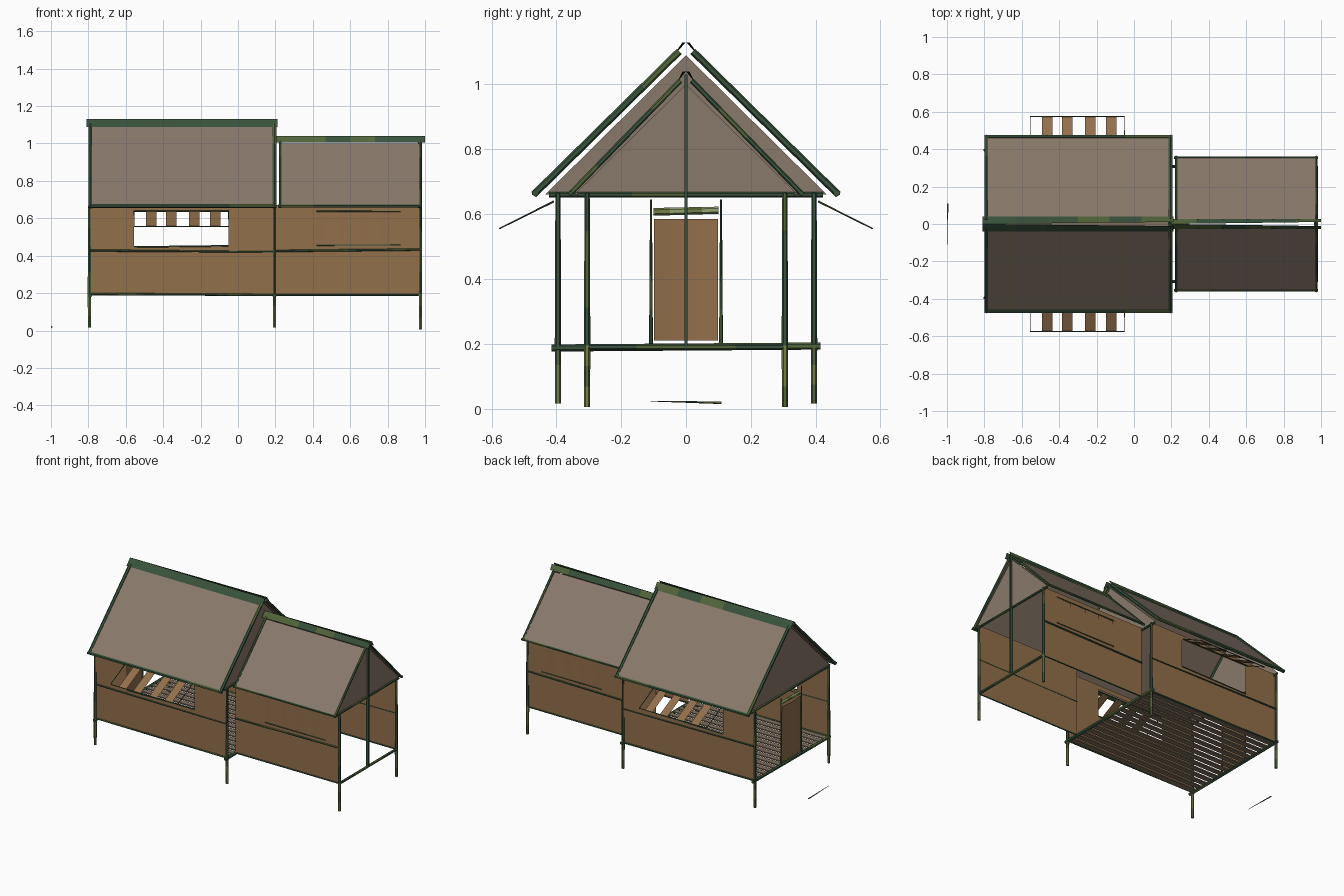
import bpy, bmesh, math, random
from mathutils import Vector

random.seed(4)
cube = bpy.data.objects.get("Cube")
if cube:
    bpy.data.objects.remove(cube, do_unlink=True)


def material(name, r, g, b):
    m = bpy.data.materials.new(name)
    m.use_nodes = True
    m.diffuse_color = (r, g, b, 1)
    m.node_tree.nodes["Principled BSDF"].inputs["Base Color"].default_value = (r, g, b, 1)
    return m


THATCH = material("thatch taupe", 0.25, 0.19, 0.145)
WALL = material("wall brown", 0.29, 0.16, 0.07)
BOARD = material("floor brown", 0.22, 0.16, 0.11)
DARK = material("bamboo dark green", 0.04, 0.085, 0.045)
MID = material("bamboo moss green", 0.085, 0.13, 0.045)
OLIVE = material("bamboo olive", 0.17, 0.22, 0.065)
PALE = material("bamboo pale", 0.3, 0.38, 0.16)


def finish(name, bm, mats):
    mesh = bpy.data.meshes.new(name)
    bm.to_mesh(mesh)
    bm.free()
    for m in mats:
        mesh.materials.append(m)
    ob = bpy.data.objects.new(name, mesh)
    bpy.context.collection.objects.link(ob)
    return ob


def panels(name, polys, mat):
    """Thin sheets, one face per list of corner points."""
    bm = bmesh.new()
    for pts in polys:
        bm.faces.new([bm.verts.new(p) for p in pts])
    return finish(name, bm, [mat])


def pole(name, a, b, r1, r2=None, mats=(DARK, DARK, MID), parts=4, sides=6):
    """Bamboo pole from a to b, tapering, in randomly tinted lengths."""
    r2 = r1 if r2 is None else r2
    a, b = Vector(a), Vector(b)
    turn = (b - a).to_track_quat('Z', 'Y')
    bm = bmesh.new()
    rings = []
    for i in range(parts + 1):
        t = i / parts
        r = r1 + (r2 - r1) * t
        ring = []
        for k in range(sides):
            w = math.tau * (k + 0.5) / sides
            ring.append(bm.verts.new(a.lerp(b, t) + turn @ Vector((r * math.cos(w), r * math.sin(w), 0))))
        rings.append(ring)
    for lo, hi in zip(rings, rings[1:]):
        tint = random.randrange(len(mats))
        for k in range(sides):
            n = (k + 1) % sides
            bm.faces.new((lo[k], lo[n], hi[n], hi[k])).material_index = tint
    bm.faces.new(rings[0][::-1])
    bm.faces.new(rings[-1])
    return finish(name, bm, mats)


def box(name, x0, x1, y0, y1, z0, z1, mat):
    bm = bmesh.new()
    bmesh.ops.create_cube(bm, size=1)
    for v in bm.verts:
        v.co = ((x0 + x1) / 2 + v.co.x * (x1 - x0), (y0 + y1) / 2 + v.co.y * (y1 - y0),
                (z0 + z1) / 2 + v.co.z * (z1 - z0))
    return finish(name, bm, [mat])


def upright(x0, x1, z0, z1, y):
    return [(x0, y, z0), (x1, y, z0), (x1, y, z1), (x0, y, z1)]


FLOOR, TOP = 0.195, 0.67
L, M, R = -0.79, 0.195, 0.975            # house end positions
BIG, SMALL = 0.395, 0.305                # half widths
WX0, WX1, WZ0, WZ1 = -0.555, -0.05, 0.45, 0.64


def roof(name, x0, x1, eave, ridge, gap, r):
    """Two thatch slopes with bamboo edging."""
    for s, side in ((-1, "front"), (1, "back")):
        low, high = (s * eave, 0.67), (s * gap, ridge)
        panels(f"{name}_{side}_slope", [[(x0, *low), (x1, *low), (x1, *high), (x0, *high)]], THATCH)
        pole(f"{name}_{side}_eave_pole", (x0 - .01, s * eave, .665), (x1 + .01, s * eave, .665), r)
        for x, end in ((x0, "right"), (x1, "left")):
            pole(f"{name}_{side}_{end}_verge_pole", (x, s * (eave + .005), .66),
                 (x, s * gap * .7, ridge + .012), r)


def gable(name, x, half, apex):
    panels(name, [[(x, -half, .66), (x, half, .66), (x, 0, apex)]], THATCH)
    pole(name + "_tie", (x, -half * .97, .66), (x, half * .97, .66), .008)


# Roofs, gables and ridge caps
roof("main_roof", L, M, .465, 1.09, .03, .011)
roof("wing_roof", .225, R, .355, 1.0, .025, .008)
gable("main_right_gable", L + .01, .435, 1.09)
gable("main_left_gable", M - .005, .435, 1.09)
gable("wing_gable", R - .005, .345, 1.0)


def ridge_cap(name, x0, x1, z, outer, drop):
    for s, side in ((-1, "front"), (1, "back")):
        bm = bmesh.new()
        n = 6
        for i in range(n):
            a, b = x0 + (x1 - x0) * i / n, x0 + (x1 - x0) * (i + 1) / n
            ya, yb = s * .011 * i / n, s * .011 * (i + 1) / n
            f = bm.faces.new([bm.verts.new(p) for p in (
                (a, s * outer, z - drop), (b, s * outer, z - drop), (b, yb, z), (a, ya, z))])
            f.material_index = random.choice((0, 0, 1))
        finish(f"{name}_{side}", bm, [DARK, MID])


ridge_cap("main_ridge_cap", -.81, .21, 1.13, .04, .042)
ridge_cap("wing_ridge_cap", .2, 1.0, 1.04, .028, .035)

# Slatted floor of the main house
count = 15
pitch = 2 * BIG / count
for i in range(count):
    y = -BIG + pitch * (i + .5)
    box(f"floor_board_{i + 1}", L, M, y - pitch * .33, y + pitch * .33, .188, .196, BOARD)
for x, end in ((L, "right"), (M, "left")):
    pole(f"{end}_floor_beam", (x, -.415, .187), (x, .415, .193), .011)
pole("wing_floor_beam", (R, -SMALL, .19), (R, SMALL, .19), .009)

for s, side in ((-1, "front"), (1, "back")):
    yb, ys = s * BIG, s * SMALL
    # Walls, with a window opening in the main one
    panels(f"{side}_main_wall", [
        upright(L, WX0, FLOOR, TOP, yb), upright(WX1, M, FLOOR, TOP, yb),
        upright(WX0, WX1, FLOOR, WZ0, yb), upright(WX0, WX1, WZ1, TOP, yb)], WALL)
    panels(f"{side}_wing_wall", [upright(M, R, FLOOR, TOP, ys)], WALL)

    # Posts: weathered feet below the floor, darker above
    for name, x, y, foot in (("right", L - .005, yb, .015), ("middle", M, yb, .015), ("left", R, ys, .005)):
        pole(f"{side}_{name}_post_foot", (x, y, foot), (x, y, FLOOR), .009, .01, (OLIVE, MID), 3)
        pole(f"{side}_{name}_post", (x, y, FLOOR), (x, y, .665), .01, .008)

    # Rails along the walls
    out = s * .004
    pole(f"{side}_main_rail", (L, yb + out, .428), (M, yb + out, .42), .006, .004)
    pole(f"{side}_wing_rail", (M, ys + out, .425), (R, ys + out, .433), .006)
    pole(f"{side}_main_sill", (L, yb, .195), (M, yb, .19), .006)
    pole(f"{side}_wing_sill", (M, ys, .19), (R, ys, .19), .005)
    pole(f"{side}_window_sill", (WX0, yb, .447), (WX1, yb, .453), .004)

    # Open awning shutter with four slats
    hinge, lip = (s * .41, .638), (s * .574, .556)
    for x in (WX0, WX1):
        pole(f"{side}_shutter_arm", (x, *hinge), (x, *lip), .003, .002)
    pole(f"{side}_shutter_hinge_rod", (WX0, *hinge), (WX1, *hinge), .004)
    pole(f"{side}_shutter_lip_rod", (WX0, *lip), (WX1, *lip), .003)
    panels(f"{side}_shutter_slats", [
        [(x, *hinge), (x + .056, *hinge), (x + .056, *lip), (x, *lip)]
        for x in (-.492, -.385, -.262, -.15)], WALL)

    # Closed shutter on the wing
    for z in (.457, .637):
        pole(f"{side}_wing_shutter_rod", (.42, ys + out, z), (.87, ys + out, z), .004, .003)
    panels(f"{side}_wing_shutter_slats", [
        [(x, ys + out, .465), (x + w * .8, ys + out, .465), (x + w, ys + out * 1.6, .63), (x, ys + out * 1.6, .63)]
        for x, w in ((.43, .04), (.54, .04), (.645, .055), (.765, .06))], WALL)

    # Door jambs
    pole(f"{side}_door_jamb", (L, s * .108, FLOOR), (L, s * .108, .645), .006, .003)

# Bowed door, lintel, open-end post and doorstep
steps = 8
rows = [(L - .012 * math.cos(math.pi * (i / steps - .5)), -.098 + .196 * i / steps) for i in range(steps + 1)]
door = panels("door", [[(*a, .21), (*b, .21), (*b, .585), (*a, .585)] for a, b in zip(rows, rows[1:])], WALL)
pole("door_lintel", (L, -.1, .607), (L, .1, .612), .012, .011, (PALE, OLIVE))
box("wing_end_post", R - .012, R + .008, -.004, .004, .19, 1.03, DARK)
pole("doorstep_pole", (-.996, -.11, .023), (-.996, .11, .018), .001, .004, (DARK, OLIVE))
